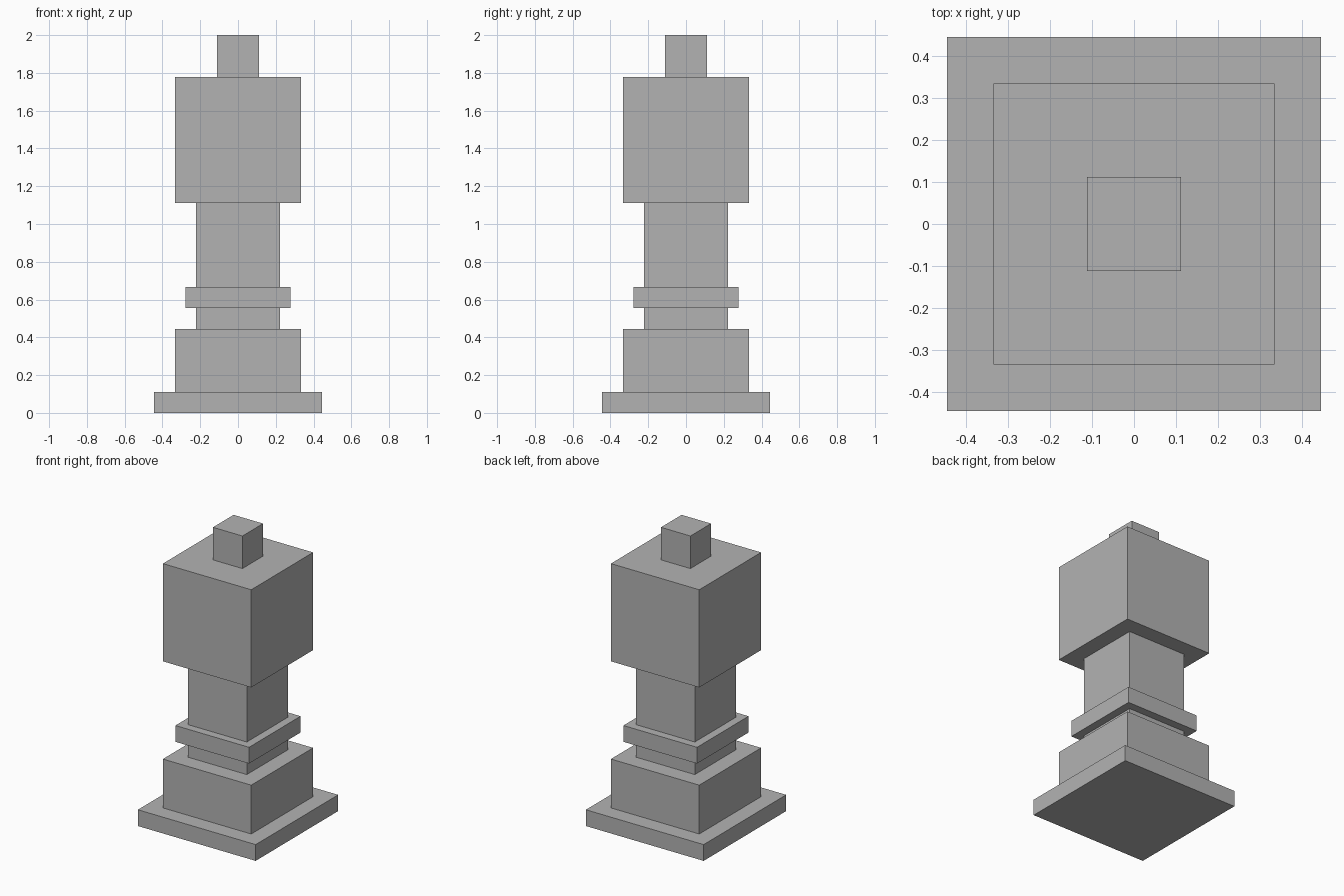
import bpy

cube = bpy.data.objects.get("Cube")
if cube:
    bpy.data.objects.remove(cube, do_unlink=True)

U = 1 / 9  # one modelling step

grey = bpy.data.materials.new("plain_grey")
grey.use_nodes = True
colour = (0.45, 0.45, 0.45, 1)
grey.diffuse_color = colour
grey.node_tree.nodes["Principled BSDF"].inputs["Base Color"].default_value = colour


def block(name, width, bottom, top):
    """Square block, sized in steps, centred on the vertical axis."""
    bpy.ops.mesh.primitive_cube_add(size=1, location=(0, 0, (bottom + top) / 2 * U))
    obj = bpy.context.object
    obj.name = name
    obj.scale = (width * U, width * U, (top - bottom) * U)
    bpy.ops.object.transform_apply(location=False, rotation=False, scale=True)
    obj.data.materials.append(grey)


# Stacked blocks: name, width, bottom, top
for part in [
    ("base_plate", 8, 0, 1),
    ("pedestal", 6, 1, 4),
    ("lower_neck", 4, 4, 5),
    ("collar", 5, 5, 6),
    ("upper_neck", 4, 6, 10),
    ("head", 6, 10, 16),
    ("top_knob", 2, 16, 18),
]:
    block(*part)
